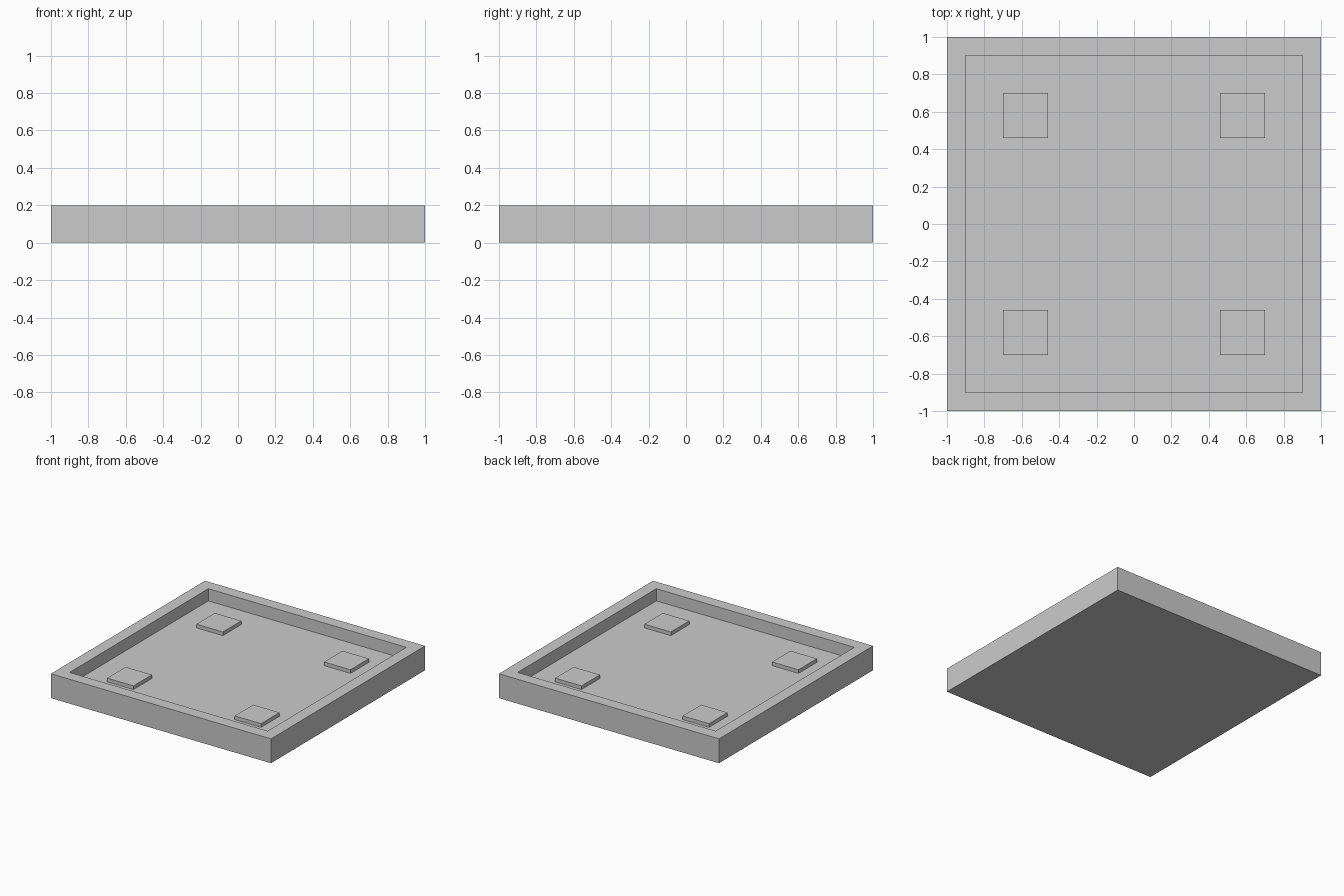
import bpy
import bmesh
from mathutils import Matrix

cube = bpy.data.objects.get("Cube")
if cube:
    bpy.data.objects.remove(cube, do_unlink=True)

# Single grey material
grey = bpy.data.materials.new("light_grey")
grey.use_nodes = True
colour = (0.6, 0.6, 0.6, 1)
grey.diffuse_color = colour
grey.node_tree.nodes["Principled BSDF"].inputs["Base Color"].default_value = colour

HEIGHT, FLOOR, RIM = 0.2, 0.1, 0.1
PAD_SIZE, PAD_HEIGHT, PAD_OFFSET = 0.24, 0.03, 0.58


def new_box(size, base_z):
    """Box mesh of the given size, resting on base_z."""
    bm = bmesh.new()
    move = Matrix.Translation((0, 0, base_z + size[2] / 2))
    bmesh.ops.create_cube(bm, size=1, matrix=move @ Matrix.Diagonal((*size, 1)))
    bm.normal_update()
    return bm


def add_object(name, bm, x=0, y=0):
    mesh = bpy.data.meshes.new(name)
    bm.to_mesh(mesh)
    bm.free()
    mesh.materials.append(grey)
    obj = bpy.data.objects.new(name, mesh)
    obj.location = (x, y, 0)
    bpy.context.collection.objects.link(obj)


def top_face(bm):
    return max(bm.faces, key=lambda f: f.calc_center_median().z)


# Square tray: inset the top for the rim, then sink the floor
bm = new_box((2, 2, HEIGHT), 0)
floor = top_face(bm)
bmesh.ops.inset_region(bm, faces=[floor], thickness=RIM, use_even_offset=True)
sunk = bmesh.ops.extrude_discrete_faces(bm, faces=[floor])["faces"]
bmesh.ops.translate(bm, verts=sunk[0].verts, vec=(0, 0, FLOOR - HEIGHT))
bmesh.ops.recalc_face_normals(bm, faces=bm.faces)
add_object("tray", bm)

# Four raised pads on the floor
for y, end in ((-PAD_OFFSET, "front"), (PAD_OFFSET, "back")):
    for x, side in ((PAD_OFFSET, "left"), (-PAD_OFFSET, "right")):
        pad = new_box((PAD_SIZE, PAD_SIZE, PAD_HEIGHT), FLOOR)
        add_object(f"{end}_{side}_pad", pad, x, y)
